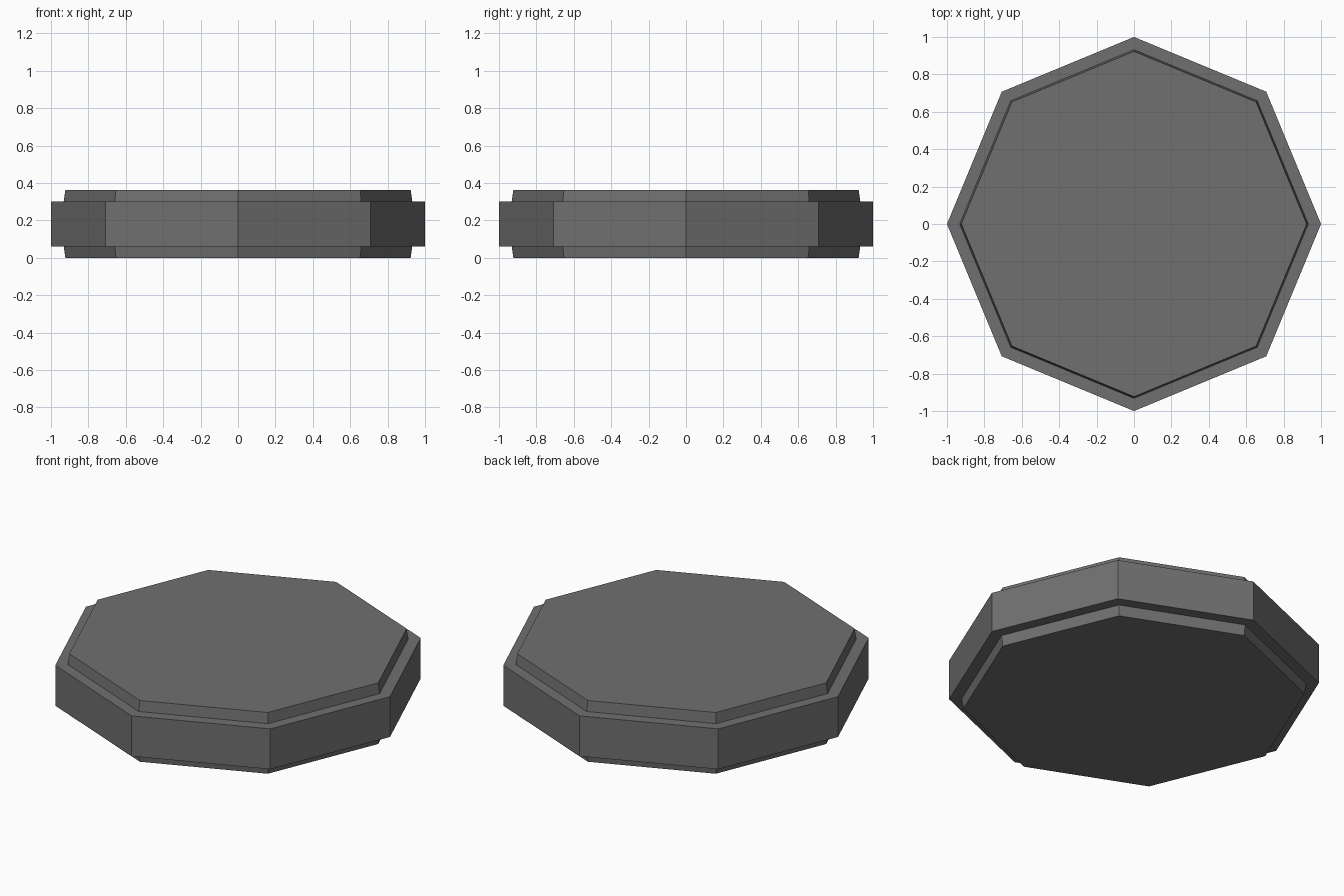
import bpy, bmesh, math

if "Cube" in bpy.data.objects:
    bpy.data.objects.remove(bpy.data.objects["Cube"])

SIDES = 8

grey = bpy.data.materials.new("dark_grey")
grey.diffuse_color = (0.16, 0.16, 0.16, 1)
grey.use_nodes = True
grey.node_tree.nodes["Principled BSDF"].inputs["Base Color"].default_value = grey.diffuse_color


def lathe_octagon(name, profile):
    """Closed octagonal solid from (radius, height) rings, corners on the axes."""
    bm = bmesh.new()
    rings = []
    for r, z in profile:
        rings.append([bm.verts.new((r * math.cos(2 * math.pi * i / SIDES),
                                    r * math.sin(2 * math.pi * i / SIDES), z))
                      for i in range(SIDES)])
    for a, b in zip(rings, rings[1:]):
        for i in range(SIDES):
            j = (i + 1) % SIDES
            bm.faces.new((a[i], a[j], b[j], b[i]))
    bm.faces.new(rings[0][::-1])
    bm.faces.new(rings[-1])
    bmesh.ops.recalc_face_normals(bm, faces=bm.faces)
    mesh = bpy.data.meshes.new(name)
    bm.to_mesh(mesh)
    bm.free()
    mesh.materials.append(grey)
    obj = bpy.data.objects.new(name, mesh)
    bpy.context.collection.objects.link(obj)
    return obj


# Stepped disc: tapered lower lip, wide band, tapered upper lip
lathe_octagon("octagonal_disc", [
    (0.923, 0.0), (0.932, 0.062),
    (1.0, 0.062), (1.0, 0.302),
    (0.932, 0.302), (0.923, 0.364),
])
